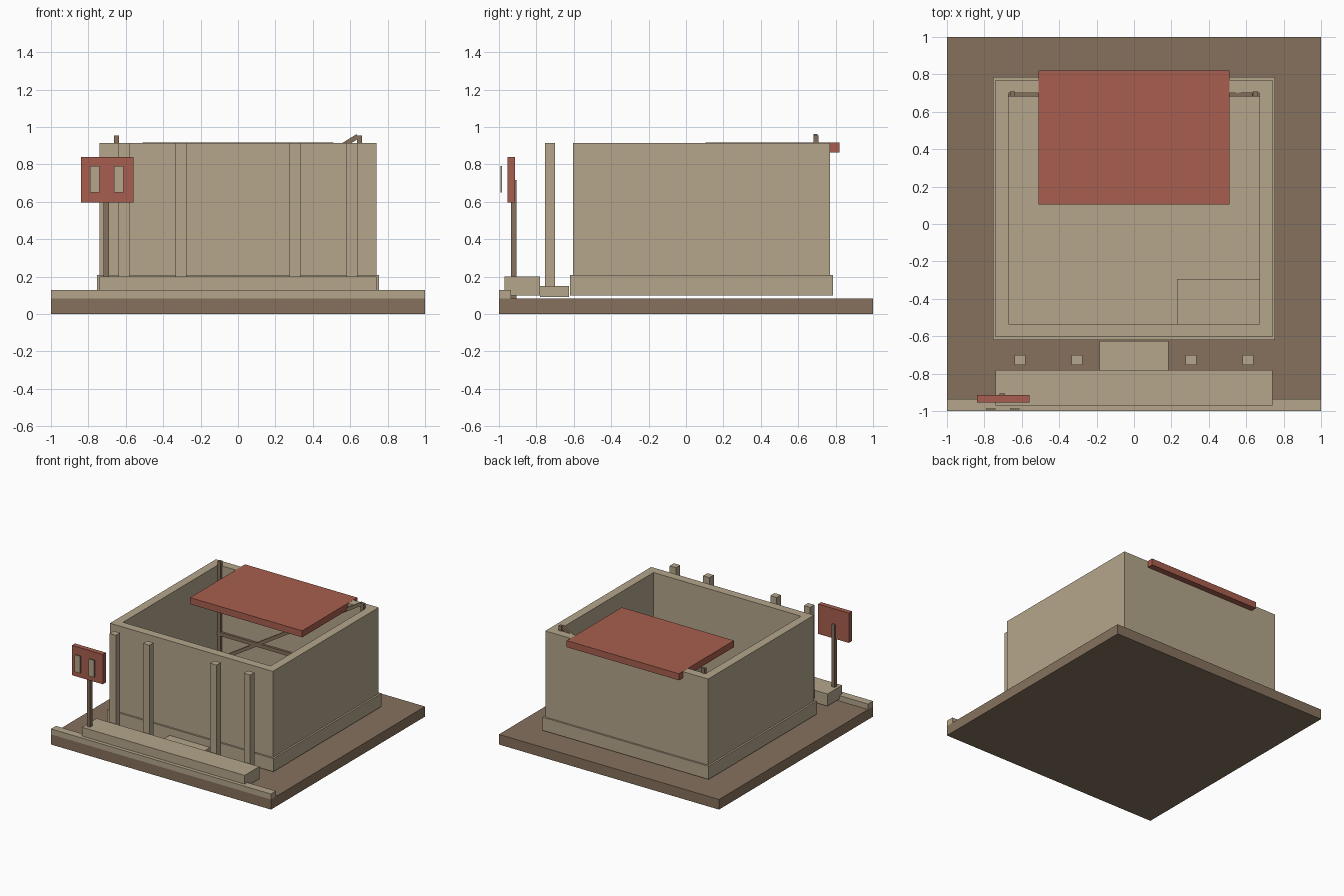
import bpy, bmesh, math
from mathutils import Vector

cube = bpy.data.objects.get("Cube")
if cube:
    bpy.data.objects.remove(cube, do_unlink=True)


def material(name, rgb):
    mat = bpy.data.materials.new(name)
    mat.use_nodes = True
    mat.diffuse_color = (*rgb, 1)
    mat.node_tree.nodes["Principled BSDF"].inputs["Base Color"].default_value = (*rgb, 1)
    return mat


sand = material("sand", (0.46, 0.38, 0.26))
brown = material("earth brown", (0.24, 0.167, 0.11))
red = material("brick red", (0.39, 0.112, 0.077))


def finish(name, bm, mat):
    mesh = bpy.data.meshes.new(name)
    bmesh.ops.recalc_face_normals(bm, faces=bm.faces)
    bm.to_mesh(mesh)
    bm.free()
    mesh.materials.append(mat)
    obj = bpy.data.objects.new(name, mesh)
    bpy.context.collection.objects.link(obj)
    return obj


def box(name, mat, x, y, z):
    """Box from its (low, high) range on each axis."""
    bm = bmesh.new()
    bmesh.ops.create_cube(bm, size=1)
    for v in bm.verts:
        v.co = [r[0] + (c + 0.5) * (r[1] - r[0]) for c, r in zip(v.co, (x, y, z))]
    return finish(name, bm, mat)


def hollow_walls(name, mat, x, y, z, wall):
    """Four joined walls, open above and below."""
    bm = bmesh.new()
    rings = []
    for inset in (0, wall):
        x0, x1, y0, y1 = x[0] + inset, x[1] - inset, y[0] + inset, y[1] - inset
        for h in z:
            rings.append([bm.verts.new((a, b, h)) for a, b in
                          ((x0, y0), (x1, y0), (x1, y1), (x0, y1))])
    for a, b in ((0, 1), (1, 3), (3, 2), (2, 0)):
        for i in range(4):
            j = (i + 1) % 4
            bm.faces.new((rings[a][i], rings[a][j], rings[b][j], rings[b][i]))
    return finish(name, bm, mat)


# Ground and front kerb
box("ground_slab", brown, (-1, 1), (-1, 1), (0, 0.083))
box("front_kerb", sand, (-1, 1), (-1, -0.935), (0.083, 0.128))

# Building shell
box("plinth", sand, (-0.755, 0.755), (-0.62, 0.785), (0.1, 0.208))
hollow_walls("walls", sand, (-0.74, 0.74), (-0.605, 0.77), (0.2, 0.915), 0.07)
box("corner_counter", sand, (0.23, 0.67), (-0.535, -0.295), (0.2, 0.32))

# Front terrace, path and columns
box("front_terrace", sand, (-0.74, 0.74), (-0.97, -0.78), (0.1, 0.2))
box("entrance_path", sand, (-0.185, 0.185), (-0.78, -0.625), (0.09, 0.15))
for number, cx in enumerate((-0.61, -0.305, 0.305, 0.61), 1):
    box(f"front_column_{number}", sand, (cx - 0.029, cx + 0.029), (-0.755, -0.7), (0.145, 0.915))

# Rear canopy
box("canopy", red, (-0.51, 0.51), (0.105, 0.82), (0.862, 0.916))

# Timber frame against the back wall
for side, cx in (("right", -0.65), ("left", 0.65)):
    box(f"frame_post_{side}", brown, (cx - 0.014, cx + 0.014), (0.682, 0.708), (0.2, 0.955))
box("frame_rail", brown, (-0.67, 0.67), (0.682, 0.702), (0.345, 0.375))
start, end = Vector((-0.65, 0.693, 0.15)), Vector((0.64, 0.693, 0.95))
span = end - start
brace = box("frame_brace", brown, (-span.length / 2, span.length / 2), (-0.01, 0.01), (-0.013, 0.013))
brace.location = (start + end) / 2
brace.rotation_euler.y = -math.atan2(span.z, span.x)

# Roadside sign with plain raised plates
box("sign_post", brown, (-0.718, -0.69), (-0.935, -0.905), (0.083, 0.715))
box("sign_board", red, (-0.84, -0.56), (-0.955, -0.915), (0.595, 0.84))
for side, cx in (("right", -0.765), ("left", -0.638)):
    box(f"sign_plate_{side}", sand, (cx - 0.025, cx + 0.025), (-0.992, -0.983), (0.65, 0.79))
